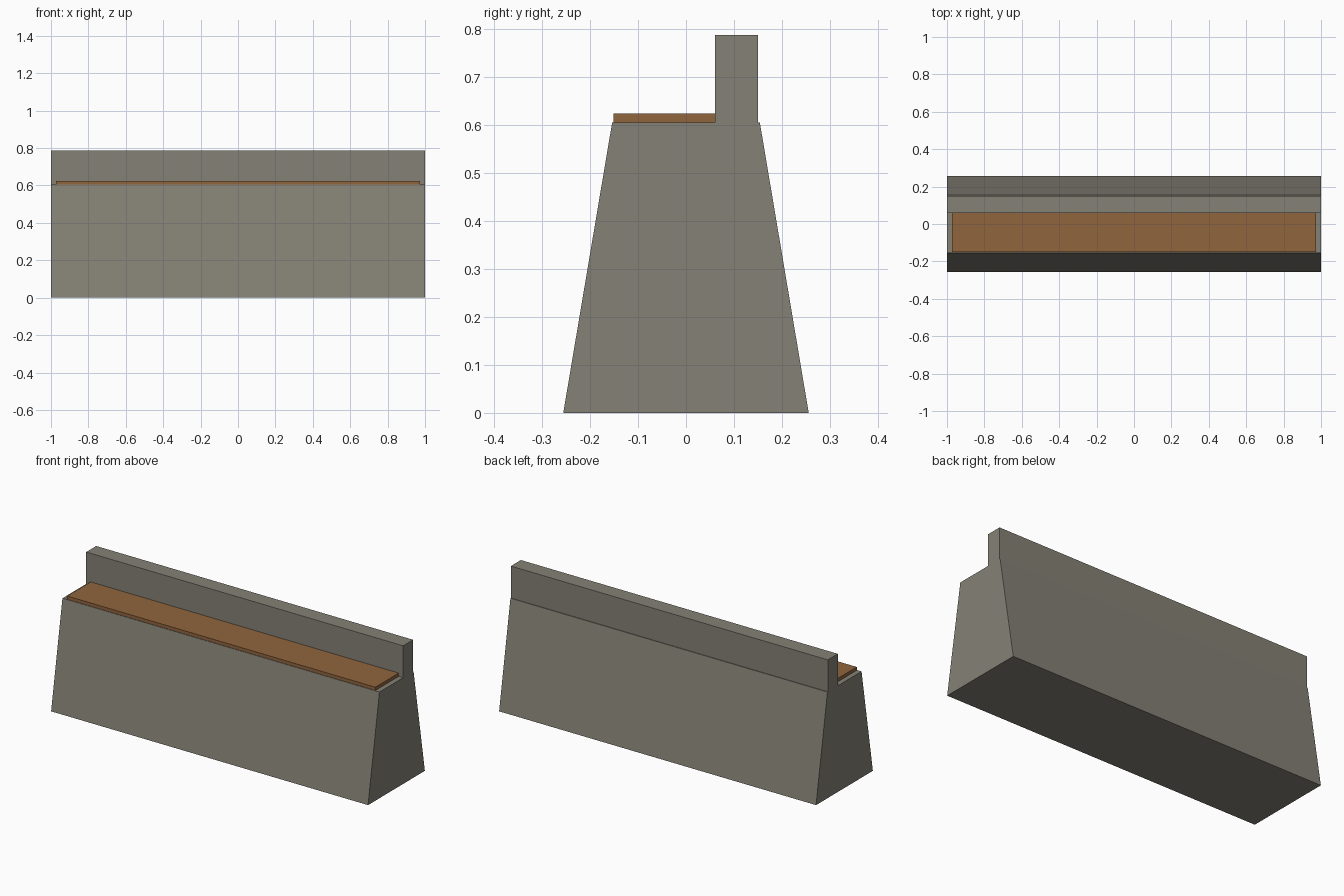
import bpy

if "Cube" in bpy.data.objects:
    bpy.data.objects.remove(bpy.data.objects["Cube"])


def material(name, rgb):
    m = bpy.data.materials.new(name)
    m.diffuse_color = (*rgb, 1.0)
    m.use_nodes = True
    m.node_tree.nodes["Principled BSDF"].inputs["Base Color"].default_value = m.diffuse_color
    return m


stone = material("grey_stone", (0.235, 0.22, 0.18))
wood = material("brown_wood", (0.28, 0.13, 0.048))


def extrude_x(name, profile, half_length, mat):
    """Extrude a (y, z) profile, listed counter-clockwise seen from +x, along x."""
    n = len(profile)
    verts = [(x, y, z) for x in (-half_length, half_length) for y, z in profile]
    faces = [list(range(n))[::-1], list(range(n, 2 * n))]
    faces += [(i, (i + 1) % n, n + (i + 1) % n, n + i) for i in range(n)]
    mesh = bpy.data.meshes.new(name)
    mesh.from_pydata(verts, [], faces)
    mesh.materials.append(mat)
    obj = bpy.data.objects.new(name, mesh)
    bpy.context.collection.objects.link(obj)
    return obj


def rect(y0, y1, z0, z1):
    return [(y0, z0), (y1, z0), (y1, z1), (y0, z1)]


LEDGE = 0.606

# Tapered wall body
extrude_x("wall_body", [(-0.256, 0), (0.256, 0), (0.154, LEDGE), (-0.154, LEDGE)], 1.0, stone)

# Upright parapet along the back edge
extrude_x("parapet", rect(0.06, 0.15, LEDGE, 0.788), 1.0, stone)

# Thin wooden walkway on the front ledge
extrude_x("walkway_plank", rect(-0.151, 0.06, LEDGE, 0.625), 0.972, wood)
